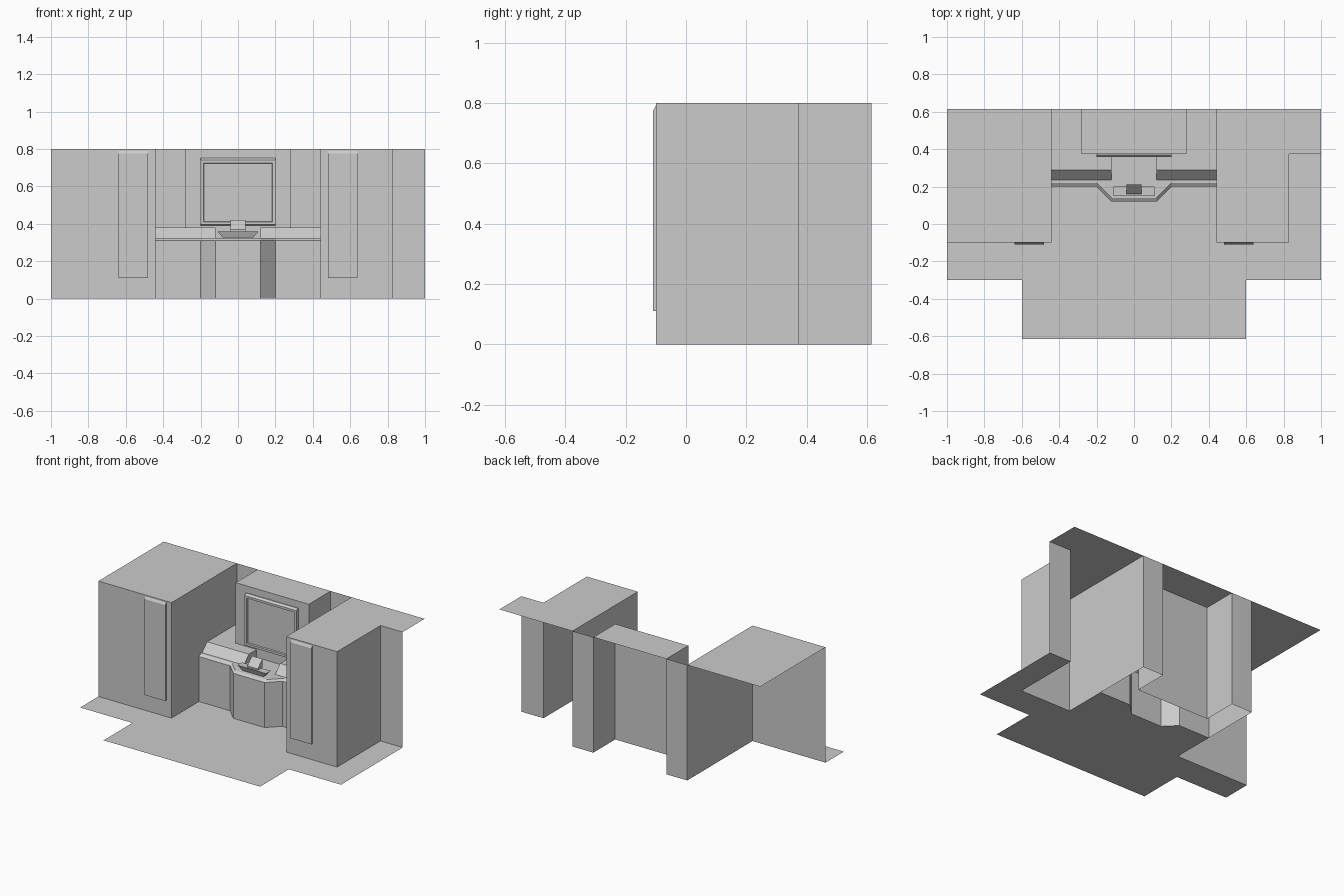
import bpy
import bmesh

cube = bpy.data.objects.get("Cube")
if cube:
    bpy.data.objects.remove(cube, do_unlink=True)

grey = bpy.data.materials.new("light grey")
grey.use_nodes = True
grey.diffuse_color = (0.6, 0.6, 0.6, 1)
grey.node_tree.nodes["Principled BSDF"].inputs["Base Color"].default_value = (0.6, 0.6, 0.6, 1)

H, BACK, BOX, FRONT = 0.8, 0.615, 0.375, -0.1   # height and main depths
DESK, TOP = 0.325, 0.38                         # worktop and rear shelf heights


def finish(name, bm, closed=False):
    bmesh.ops.remove_doubles(bm, verts=bm.verts, dist=0.0001)
    if closed:
        bmesh.ops.recalc_face_normals(bm, faces=bm.faces)
    mesh = bpy.data.meshes.new(name)
    bm.to_mesh(mesh)
    bm.free()
    mesh.materials.append(grey)
    obj = bpy.data.objects.new(name, mesh)
    bpy.context.collection.objects.link(obj)
    return obj


def face(bm, pts):
    return bm.faces.new([bm.verts.new(p) for p in pts])


def flat(bm, outline, z):
    """Horizontal polygon that faces up."""
    f = face(bm, [(x, y, z) for x, y in outline])
    f.normal_update()
    if f.normal.z < 0:
        f.normal_flip()


def loft(bm, low, high):
    """Strip of quads between two paths of equal length."""
    for i in range(len(low) - 1):
        face(bm, [low[i], low[i + 1], high[i + 1], high[i]])


def mirrored(half):
    """Complete a left-right symmetric path from its -x half."""
    return half + [(-x, y) for x, y in reversed(half)]


def level(path, z):
    return [(x, y, z) for x, y in path]


def extrude_x(name, profile, x0, x1):
    """Solid with a (y, z) profile running along x."""
    bm = bmesh.new()
    loop = profile + profile[:1]
    loft(bm, [(x0, y, z) for y, z in loop], [(x1, y, z) for y, z in loop])
    for x in (x0, x1):
        face(bm, [(x, y, z) for y, z in profile])
    return finish(name, bm, True)


# Floor, cut away beneath the cabinets and the desk
desk_path = mirrored([(-0.44, 0.2), (-0.2, 0.2), (-0.12, 0.12)])
bm = bmesh.new()
flat(bm, mirrored([(-1, -0.3), (-0.6, -0.3), (-0.6, -BACK)])
     + [(1, BOX), (0.83, BOX), (0.83, FRONT), (0.44, FRONT)]
     + desk_path[::-1] + [(-0.44, FRONT), (-1, FRONT)], 0)
finish("floor", bm)

# Continuous wall line around cabinets, niches and the central box
bm = bmesh.new()
walls = mirrored([(-0.44, FRONT), (-0.44, BACK), (-0.28, BACK), (-0.28, BOX)])
walls = [(-1, FRONT)] + walls + [(0.83, FRONT), (0.83, BOX), (1, BOX)]
loft(bm, level(walls, 0), level(walls, H))
finish("walls", bm)

# Tops
tops = {
    "right_cabinet_top": [(-1, FRONT), (-0.44, FRONT), (-0.44, BACK), (-1, BACK)],
    "left_cabinet_top": [(0.44, FRONT), (0.83, FRONT), (0.83, BOX), (1, BOX),
                         (1, BACK), (0.44, BACK)],
    "central_box_top": [(-0.28, BOX), (0.28, BOX), (0.28, BACK), (-0.28, BACK)],
}
for name, outline in tops.items():
    bm = bmesh.new()
    flat(bm, outline, H)
    finish(name, bm)

# Desk: front panels, chamfered edge, worktop
bm = bmesh.new()
edge = [(x, y + 0.02) for x, y in desk_path]
loft(bm, level(desk_path, 0), level(desk_path, 0.312))
loft(bm, level(desk_path, 0.312), level(edge, DESK))
flat(bm, edge + mirrored([(0.44, 0.235), (0.12, 0.235), (0.12, BOX)]), DESK)
# Sloped consoles and rear shelf on both sides
for s in (-1, 1):
    xs = sorted((s * 0.12, s * 0.44))
    loft(bm, [(x, 0.235, DESK) for x in xs], [(x, 0.29, TOP) for x in xs])
    flat(bm, [(s * x, y) for x, y in [(0.12, 0.29), (0.44, 0.29), (0.44, BACK),
                                      (0.28, BACK), (0.28, BOX), (0.12, BOX)]], TOP)
    cheek = [(s * 0.12, y, z) for y, z in
             [(0.235, DESK), (0.29, TOP), (BOX, TOP), (BOX, DESK)]]
    face(bm, cheek if s > 0 else cheek[::-1])
finish("desk", bm)

# Keypad with flared sides and its small upright display
bm = bmesh.new()
low = level([(-0.08, 0.165), (0.08, 0.165), (0.08, 0.2), (-0.08, 0.2)], DESK)
high = level([(-0.11, 0.15), (0.11, 0.15), (0.11, 0.2), (-0.11, 0.2)], 0.36)
loft(bm, low + low[:1], high + high[:1])
face(bm, high)
finish("keypad", bm, True)
extrude_x("small_display", [(0.16, 0.36), (0.16, 0.37), (0.21, 0.42), (0.21, 0.36)], -0.04, 0.04)

# Door plates with a bevelled upper edge
for name, x in (("right_door_plate", -0.56), ("left_door_plate", 0.56)):
    extrude_x(name, [(FRONT, 0.11), (FRONT - 0.009, 0.11), (FRONT - 0.009, 0.775),
                     (FRONT, 0.79)], x - 0.08, x + 0.08)

# Wall screen: bevelled frame with a recessed panel
frame = extrude_x("wall_screen", [(BOX, 0.39), (0.357, 0.395), (0.357, 0.74), (0.37, 0.752),
                                  (BOX, 0.752)], -0.2, 0.2)
bm = bmesh.new()
bm.from_mesh(frame.data)
bm.normal_update()
front = [min(bm.faces, key=lambda f: f.calc_center_median().y)]
bmesh.ops.inset_region(bm, faces=front, thickness=0.022)
bmesh.ops.inset_region(bm, faces=front, thickness=0.004, depth=-0.01)
bm.to_mesh(frame.data)
bm.free()
